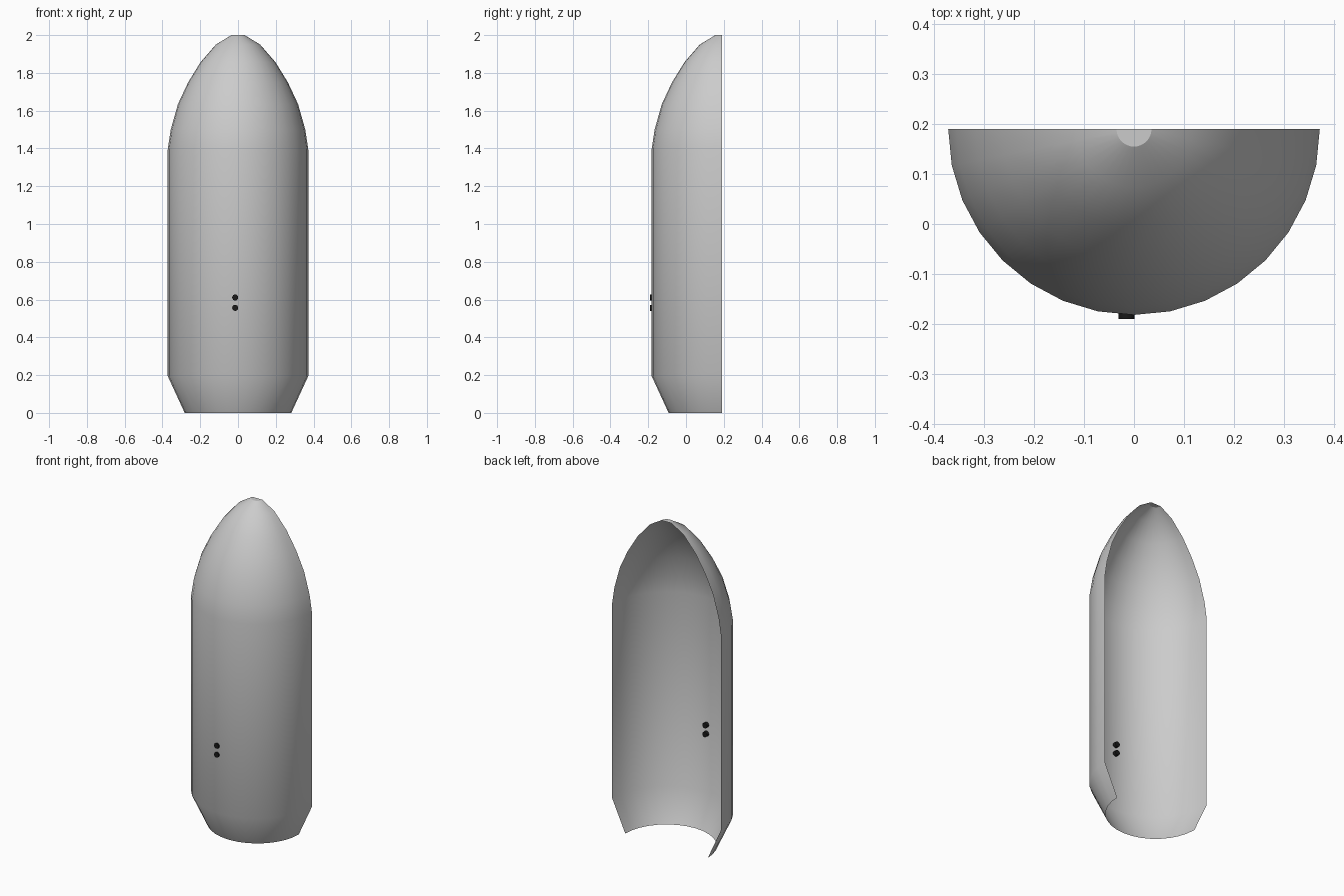
import bpy, bmesh, math
from mathutils import Matrix

if "Cube" in bpy.data.objects:
    bpy.data.objects.remove(bpy.data.objects["Cube"])

AXIS_Y = 0.19  # the open flat side lies in this plane

# Half shell: (radius, height) profile swept through 180 degrees
profile = [(0.282, 0), (0.372, 0.195), (0.372, 1.395), (0.356, 1.5), (0.318, 1.635),
           (0.264, 1.75), (0.198, 1.857), (0.117, 1.95), (0.035, 2.0)]
bm = bmesh.new()
verts = [bm.verts.new((-r, AXIS_Y, z)) for r, z in profile]
edges = [bm.edges.new(pair) for pair in zip(verts, verts[1:])]
bmesh.ops.spin(bm, geom=verts + edges, cent=(0, AXIS_Y, 0), axis=(0, 0, 1),
               angle=math.pi, steps=16)
# Flat half-disc at the tip
tip = sorted((v for v in bm.verts if v.co.z > 1.99), key=lambda v: v.co.x)
bm.faces.new(tip)
bmesh.ops.recalc_face_normals(bm, faces=bm.faces)
mesh = bpy.data.meshes.new("fairing_half")
bm.to_mesh(mesh)
bm.free()
shell = bpy.data.objects.new("fairing_half", mesh)
bpy.context.collection.objects.link(shell)

# Two black pins through the front wall
black = bpy.data.materials.new("black")
black.diffuse_color = (0.01, 0.01, 0.01, 1)
black.use_nodes = True
black.node_tree.nodes["Principled BSDF"].inputs["Base Color"].default_value = black.diffuse_color
pins = []
for name, z in (("upper_pin", 0.611), ("lower_pin", 0.556)):
    bpy.ops.mesh.primitive_cylinder_add(vertices=16, radius=0.016, depth=0.03,
                                        location=(-0.015, -0.175, z),
                                        rotation=(math.pi / 2, 0, 0))
    pin = bpy.context.object
    pin.name = name
    pin.data.materials.append(black)
    pins.append(pin)

# Smooth shading with sharp edges kept
for obj in [shell] + pins:
    bpy.ops.object.select_all(action='DESELECT')
    obj.select_set(True)
    bpy.context.view_layer.objects.active = obj
    bpy.ops.object.shade_smooth_by_angle(angle=math.radians(30))
